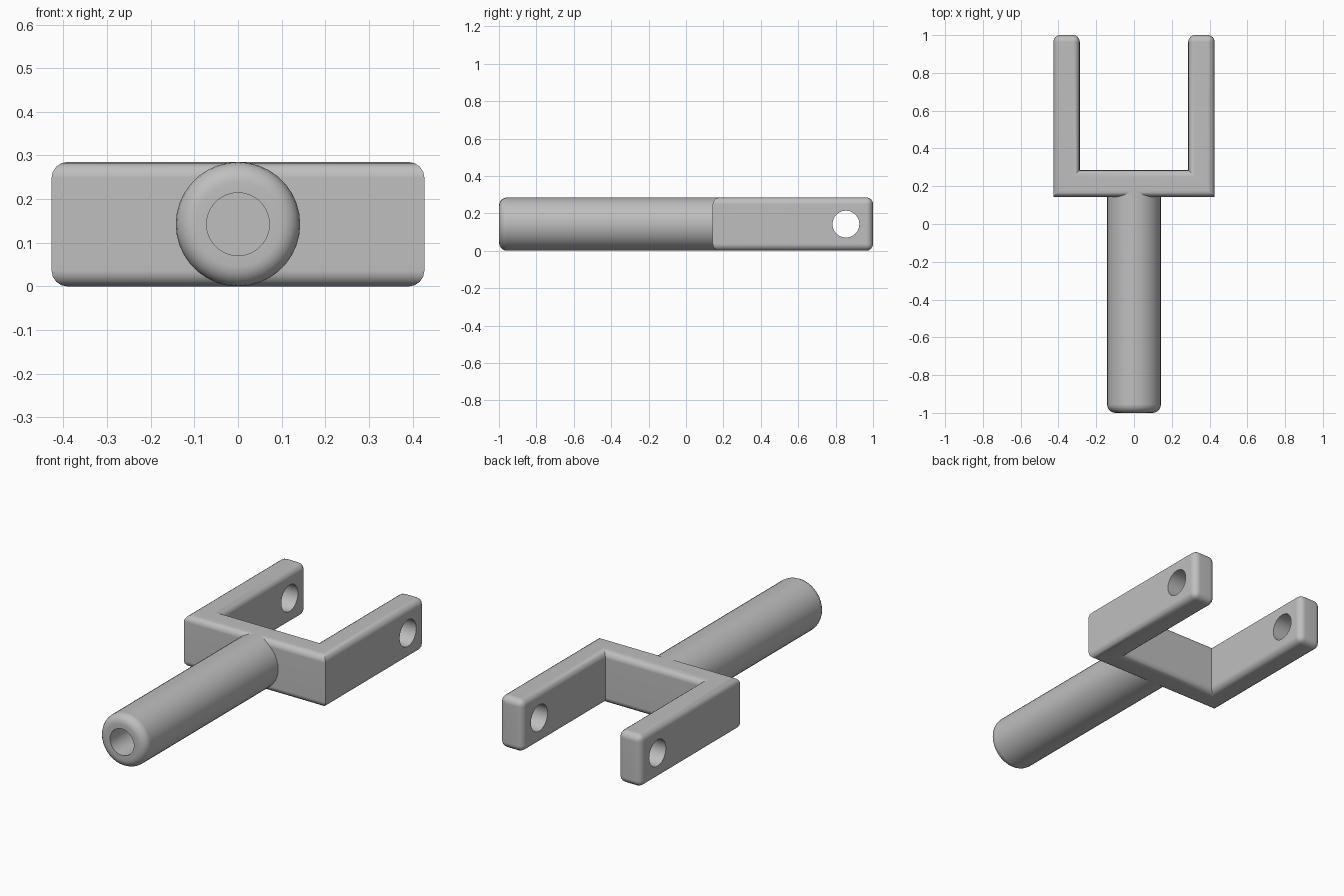
import bpy, bmesh, math
from mathutils import Matrix, Vector

cube = bpy.data.objects.get("Cube")
if cube:
    bpy.data.objects.remove(cube, do_unlink=True)

R = 0.1425            # shaft radius, also half the fork height
W, INNER = 0.427, 0.287
BAR_Y, BAR_BACK = 0.143, 0.285
ROUND = 0.036

steel = bpy.data.materials.new("grey_steel")
steel.use_nodes = True
grey = (0.52, 0.52, 0.52, 1)
steel.diffuse_color = grey
steel.node_tree.nodes["Principled BSDF"].inputs["Base Color"].default_value = grey


def make_object(name, bm):
    bmesh.ops.recalc_face_normals(bm, faces=bm.faces)
    mesh = bpy.data.meshes.new(name)
    bm.to_mesh(mesh)
    bm.free()
    mesh.materials.append(steel)
    obj = bpy.data.objects.new(name, mesh)
    bpy.context.collection.objects.link(obj)
    return obj


def select(obj):
    bpy.ops.object.select_all(action='DESELECT')
    obj.select_set(True)
    bpy.context.view_layer.objects.active = obj


def finish(obj):
    select(obj)
    bpy.ops.object.shade_smooth_by_angle(angle=math.radians(35))
    mod = obj.modifiers.new("flat_sides", 'WEIGHTED_NORMAL')
    mod.keep_sharp = True


# Fork: U outline extruded upward, rounded except at the bar's upright corners
half = [(W, BAR_Y), (W, 1), (INNER, 1), (INNER, BAR_BACK)]
outline = half + [(-x, y) for x, y in reversed(half)]
bm = bmesh.new()
face = bm.faces.new([bm.verts.new((x, y, 0)) for x, y in outline])
top = bmesh.ops.extrude_face_region(bm, geom=[face])
bmesh.ops.translate(bm, vec=(0, 0, 2 * R),
                    verts=[v for v in top["geom"] if isinstance(v, bmesh.types.BMVert)])
bmesh.ops.recalc_face_normals(bm, faces=bm.faces)


def rounded(edge):
    a, b = (v.co for v in edge.verts)
    return abs(a.z - b.z) < 0.01 or a.y > 0.9


bmesh.ops.bevel(bm, geom=[e for e in bm.edges if rounded(e)], offset=ROUND,
                segments=4, profile=0.5, affect='EDGES')
fork = make_object("fork", bm)

# Pin hole through both arms
bm = bmesh.new()
place = Matrix.Translation((0, 0.855, R)) @ Matrix.Rotation(math.pi / 2, 4, 'Y')
bmesh.ops.create_cone(bm, cap_ends=True, segments=24, radius1=0.072, radius2=0.072,
                      depth=1.2, matrix=place)
cutter = make_object("pin_hole_cutter", bm)
cutter.hide_render = True
cut = fork.modifiers.new("pin_hole", 'BOOLEAN')
cut.operation = 'DIFFERENCE'
cut.solver = 'EXACT'
cut.object = cutter
select(fork)
bpy.ops.object.modifier_apply(modifier=cut.name)
bpy.data.objects.remove(cutter, do_unlink=True)
finish(fork)

# Shaft: turned profile with a rounded nose and a blind bore
BORE, DEPTH, NOSE = 0.072, 0.4, 0.045
profile = [(0, -1 + DEPTH), (BORE, -1 + DEPTH), (BORE, -1)]
for i in range(6):
    a = math.pi / 2 * i / 5
    profile.append((R - NOSE + NOSE * math.sin(a), -1 + NOSE - NOSE * math.cos(a)))
profile += [(R, 0.22), (0, 0.22)]
bm = bmesh.new()
verts = [bm.verts.new((r, y, R)) for r, y in profile]
edges = [bm.edges.new(pair) for pair in zip(verts, verts[1:])]
bmesh.ops.spin(bm, geom=verts + edges, cent=Vector((0, 0, R)), axis=Vector((0, 1, 0)),
               angle=2 * math.pi, steps=36, use_merge=True)
bmesh.ops.remove_doubles(bm, verts=bm.verts, dist=0.0001)
finish(make_object("shaft", bm))
